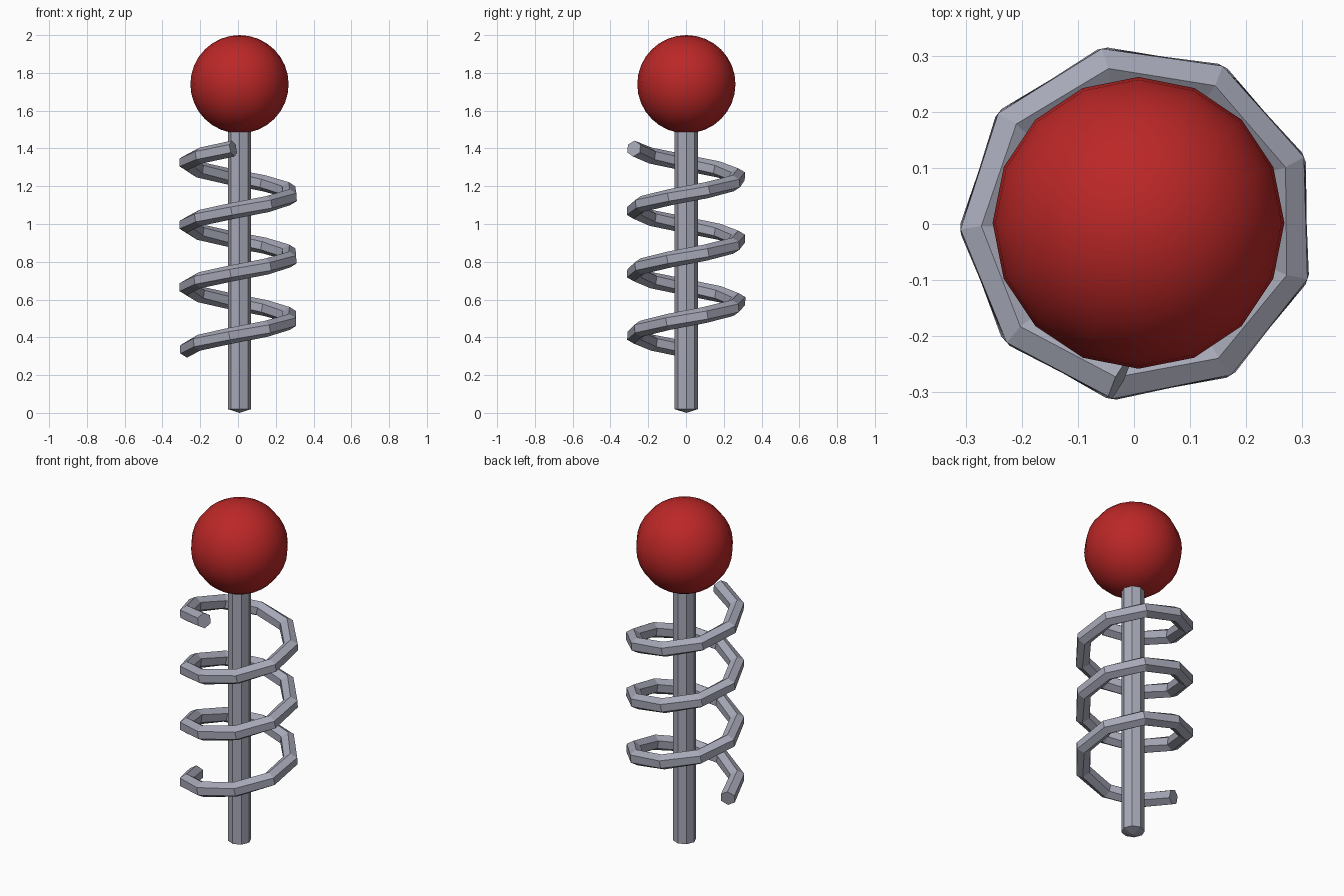
import bpy, bmesh, math
from mathutils import Vector

if "Cube" in bpy.data.objects:
    bpy.data.objects.remove(bpy.data.objects["Cube"])

CX, CY = 0.008, 0.002          # shared axis of all parts


def material(name, rgb):
    m = bpy.data.materials.new(name)
    m.diffuse_color = (*rgb, 1)
    m.use_nodes = True
    m.node_tree.nodes["Principled BSDF"].inputs["Base Color"].default_value = m.diffuse_color
    return m


steel = material("steel grey", (0.38, 0.39, 0.47))
red = material("ball red", (0.50, 0.02, 0.02))


def finish(bm, name, mat, smooth=False):
    bmesh.ops.recalc_face_normals(bm, faces=bm.faces)
    for f in bm.faces:
        f.smooth = smooth
    me = bpy.data.meshes.new(name)
    bm.to_mesh(me)
    bm.free()
    me.materials.append(mat)
    ob = bpy.data.objects.new(name, me)
    bpy.context.collection.objects.link(ob)
    ob.location = (CX, CY, 0)
    return ob


def bridge(bm, a, b):
    n = len(a)
    for i in range(n):
        bm.faces.new((a[i], a[(i + 1) % n], b[(i + 1) % n], b[i]))


# Post: octagonal rod with a shallow point at the bottom
bm = bmesh.new()
rings = [[bm.verts.new((0.062 * math.cos(k * math.pi / 4),
                        0.062 * math.sin(k * math.pi / 4), z)) for k in range(8)]
         for z in (0.02, 1.56)]
bridge(bm, *rings)
bm.faces.new(rings[1])
tip = bm.verts.new((0, 0, 0.0))
for k in range(8):
    bm.faces.new((rings[0][k], rings[0][(k + 1) % 8], tip))
finish(bm, "post", steel)

# Ball: smooth sphere on top of the post
bm = bmesh.new()
bmesh.ops.create_uvsphere(bm, u_segments=16, v_segments=16, radius=0.26)
bmesh.ops.translate(bm, verts=bm.verts, vec=(0, 0, 1.74))
finish(bm, "ball", red, smooth=True)

# Coil: hexagonal wire swept along a coarse helix
STEP, RISE, COUNT, RADIUS, WIRE = 0.7, 0.0367, 30, 0.28, 0.043
path = [Vector((RADIUS * math.cos(math.pi + i * STEP),
                RADIUS * math.sin(math.pi + i * STEP),
                0.335 + i * RISE)) for i in range(COUNT)]
bm = bmesh.new()
rings = []
for i, p in enumerate(path):
    tangent = (path[min(i + 1, COUNT - 1)] - path[max(i - 1, 0)]).normalized()
    side = tangent.cross(Vector((0, 0, 1))).normalized()
    up = side.cross(tangent)
    rings.append([bm.verts.new(p + WIRE * (side * math.cos(a) + up * math.sin(a)))
                  for a in (math.pi / 6 + k * math.pi / 3 for k in range(6))])
for a, b in zip(rings, rings[1:]):
    bridge(bm, a, b)
bm.faces.new(rings[0])
bm.faces.new(rings[-1])
finish(bm, "coil", steel)
